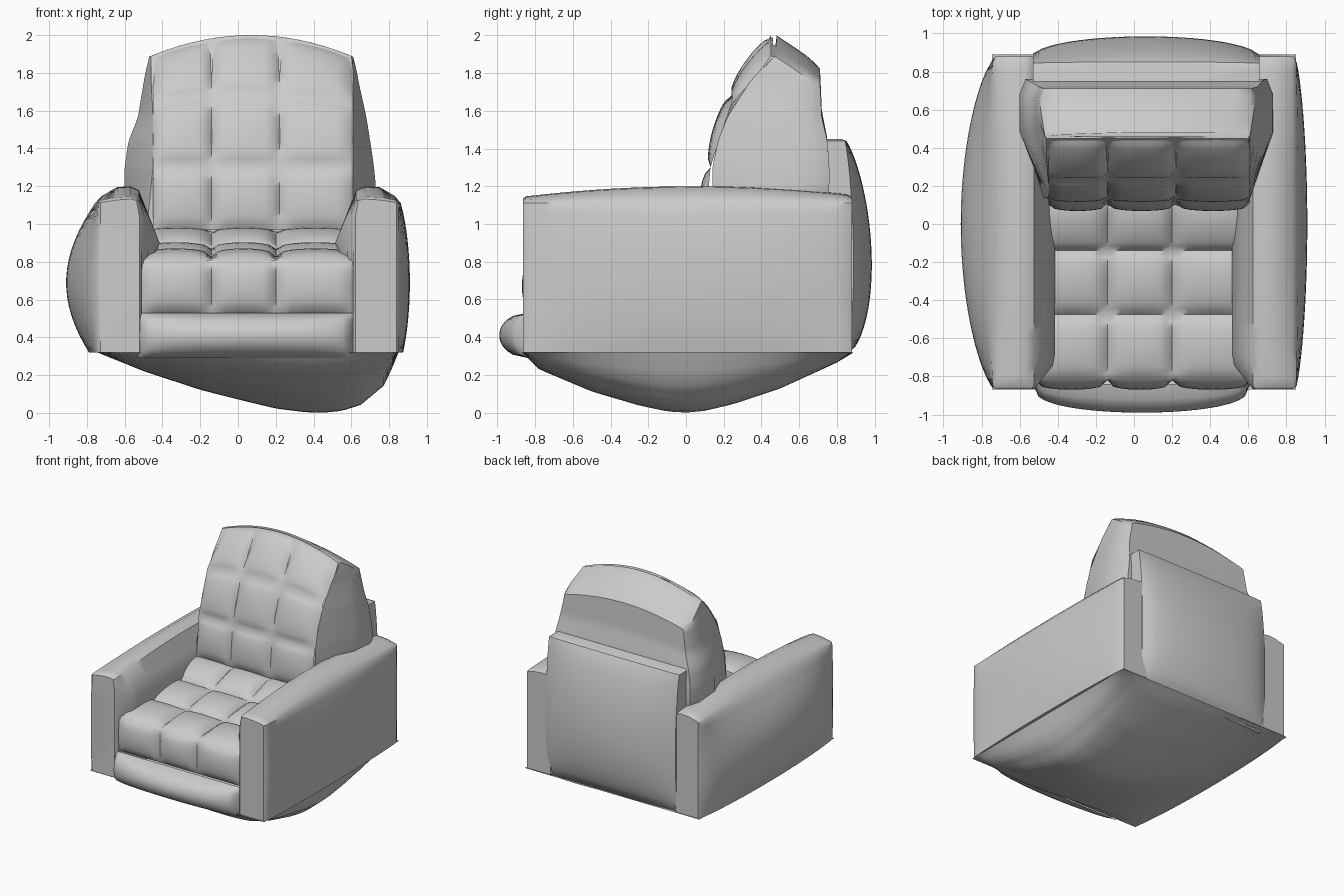
import bpy, bmesh, math

if "Cube" in bpy.data.objects:
    bpy.data.objects.remove(bpy.data.objects["Cube"])


def lerp(table, t):
    """Piecewise interpolation of tuples (key, values...)."""
    if t <= table[0][0]:
        return table[0][1:]
    for a, b in zip(table, table[1:]):
        if t <= b[0]:
            f = (t - a[0]) / (b[0] - a[0])
            return [p + (q - p) * f for p, q in zip(a[1:], b[1:])]
    return table[-1][1:]


def span(a, b, n):
    return [a + (b - a) * i / n for i in range(n + 1)]


def dome(t, power=0.7):
    return max(0.0, 4 * t * (1 - t)) ** power if 0 < t < 1 else 0.0


def loft(name, rows, ring=False, angle=40):
    """Skin a list of equally long point rows; rings get end caps."""
    bm = bmesh.new()
    vs = [[bm.verts.new(p) for p in r] for r in rows]
    n = len(rows[0])
    for a, b in zip(vs, vs[1:]):
        for i in range(n if ring else n - 1):
            j = (i + 1) % n
            bm.faces.new((a[i], a[j], b[j], b[i]))
    if ring:
        bm.faces.new(vs[0])
        bm.faces.new(vs[-1])
    bmesh.ops.recalc_face_normals(bm, faces=bm.faces)
    me = bpy.data.meshes.new(name)
    bm.to_mesh(me)
    bm.free()
    ob = bpy.data.objects.new(name, me)
    bpy.context.collection.objects.link(ob)
    bpy.ops.object.select_all(action='DESELECT')
    ob.select_set(True)
    bpy.context.view_layer.objects.active = ob
    bpy.ops.object.shade_smooth_by_angle(angle=math.radians(angle))
    return ob


def arch(x, z):
    """Lower the outer ends of the backrest top."""
    drop = 0.11 * min(1.2, ((x - 0.07) / 0.53) ** 2)
    return z - drop * max(0, (z - 1.3) / 0.7) ** 1.5


def tufts(name, nodes, cols, height, bend=lambda x, z: z, n=10):
    """Buttoned cushion: pillows between profile nodes (y, z) and columns x."""
    rows = []
    for k, ((y0, z0), (y1, z1)) in enumerate(zip(nodes, nodes[1:])):
        length = math.hypot(y1 - y0, z1 - z0)
        ny, nz = -(z1 - z0) / length, (y1 - y0) / length
        for i in range(0 if k == 0 else 1, n + 1):
            v, row = i / n, []
            for c, (x0, x1) in enumerate(zip(cols, cols[1:])):
                for j in range(0 if c == 0 else 1, n + 1):
                    u = j / n
                    h = height * dome(u, 0.35) * dome(v, 0.55)
                    x = x0 + (x1 - x0) * u
                    row.append((x, y0 + (y1 - y0) * v + ny * h,
                                bend(x, z0 + (z1 - z0) * v + nz * h)))
            rows.append(row)
    return loft(name, rows, angle=60)


# Arms: cross-sections along y with swollen outer faces
def arm(name, outer, inner, bulge, power):
    s = 1 if outer > inner else -1
    rows = []
    for y in [-0.865, -0.85] + span(-0.8, 0.8, 28) + [0.85, 0.88]:
        end = 0.012 if y in (-0.865, 0.88) else 0
        rise = 0.06 * dome((y + 0.9) / 1.9, 1)
        ramp = min(1, max(0, (y + 0.85) / 0.12))
        sec = []
        for z in span(0.32, 1.11, 16):
            b = bulge * dome((z - 0.24) / 0.9, power) * dome((y + 0.86) / 1.72, 0.75)
            sec.append((outer + s * (b - end), y, z))
        sec += [(outer - s * 0.02, y, 1.125 + rise * 0.4 - end),
                (outer - s * 0.1, y, 1.135 + rise - end),
                (inner + s * 0.06, y, 1.14 + rise - end),
                (inner + s * (0.015 + end), y, 1.12 + rise),
                (inner - s * (0.04 * ramp - end), y, 1.04),
                (inner - s * (0.095 * ramp - end), y, 0.9),
                (inner + s * end, y, 0.6), (inner + s * end, y, 0.32)]
        rows.append(sec)
    return loft(name, rows, ring=True)


arm("left_arm", -0.74, -0.51, 0.17, 1.1)
arm("right_arm", 0.85, 0.61, 0.06, 0.8)

# Sagging underside, deepest right of the middle
DEEP_X = [(-0.745, 0), (-0.5, 0.31), (-0.2, 0.62), (0, 0.78), (0.2, 0.93),
          (0.35, 0.99), (0.45, 1), (0.55, 0.97), (0.65, 0.87), (0.78, 0.53),
          (0.85, 0)]
DEEP_Y = [(-0.87, 0), (-0.78, 0.28), (-0.5, 0.65), (-0.25, 0.88), (-0.1, 0.98),
          (0, 1), (0.1, 0.97), (0.25, 0.86), (0.5, 0.6), (0.8, 0.17), (0.89, 0)]
loft("underside", [[(x, y, 0.32 - 0.32 * lerp(DEEP_X, x)[0] * lerp(DEEP_Y, y)[0])
                    for x in span(-0.745, 0.85, 40)]
                   for y in span(-0.87, 0.89, 40)])

# Rounded front rail under the seat
loft("front_rail", [[(x, -0.84 - 0.15 * dome(v, 0.5) * dome((x + 0.53) / 1.14, 0.35),
                      0.29 + 0.24 * v) for v in span(0, 1, 14)]
                    for x in span(-0.53, 0.61, 40)])

# Swollen rear panel with a ledge on top
rows = []
for z in span(0.3, 1.41, 22) + [1.44, 1.45]:
    t = (z - 0.3) / 1.15
    inset = 0.02 if z > 1.445 else 0
    back = [(x, 0.84 - inset + 0.145 * dome(t ** 0.8 * 0.999, 0.75)
             * dome((x + 0.56) / 1.24, 0.4), z)
            for x in span(-0.53 + inset, 0.66 - inset, 24)]
    rows.append(back + [(0.66 - inset, 0.5, z), (-0.53 + inset, 0.5, z)])
loft("rear_panel", rows, ring=True)

# Backrest core: z, front y, rear y, front left/right x, rear left/right x
CORE = [(0.8, 0.13, 0.7, -0.5, 0.62, -0.58, 0.7),
        (1.2, 0.14, 0.76, -0.46, 0.61, -0.60, 0.73),
        (1.3, 0.14, 0.76, -0.45, 0.61, -0.60, 0.72),
        (1.45, 0.17, 0.75, -0.45, 0.61, -0.58, 0.70),
        (1.6, 0.22, 0.72, -0.45, 0.61, -0.53, 0.68),
        (1.83, 0.34, 0.71, -0.46, 0.61, -0.50, 0.64),
        (1.9, 0.39, 0.63, -0.46, 0.61, -0.49, 0.63),
        (2.0, 0.45, 0.48, -0.46, 0.6, -0.47, 0.61)]
rows = []
for z in span(0.8, 2.0, 34):
    yf, yb, fl, fr, bl, br = lerp(CORE, z)
    ym = yf + (yb - yf) * 0.55
    yc = yb - (yb - yf) * 0.12
    ring = [(x, yf) for x in span(fl, fr, 16)]
    ring += [(br, ym), (br, yc)]
    ring += [(x, yb) for x in span(br - 0.03, bl + 0.03, 16)]
    ring += [(bl, yc), (bl, ym)]
    rows.append([(x, y, arch(x, z)) for x, y in ring])
loft("backrest_core", rows, ring=True)

# Buttoned back and seat cushions
tufts("back_cushion", [(0.1, 0.97), (0.13, 1.3), (0.24, 1.68), (0.46, 1.99)],
      [-0.45, -0.14, 0.22, 0.61], 0.045, arch)
tufts("seat_cushion", [(-0.82, 0.53), (-0.82, 0.81), (-0.475, 0.83),
                       (-0.14, 0.87), (0.14, 0.96)],
      [-0.52, -0.14, 0.2, 0.62], 0.05)
